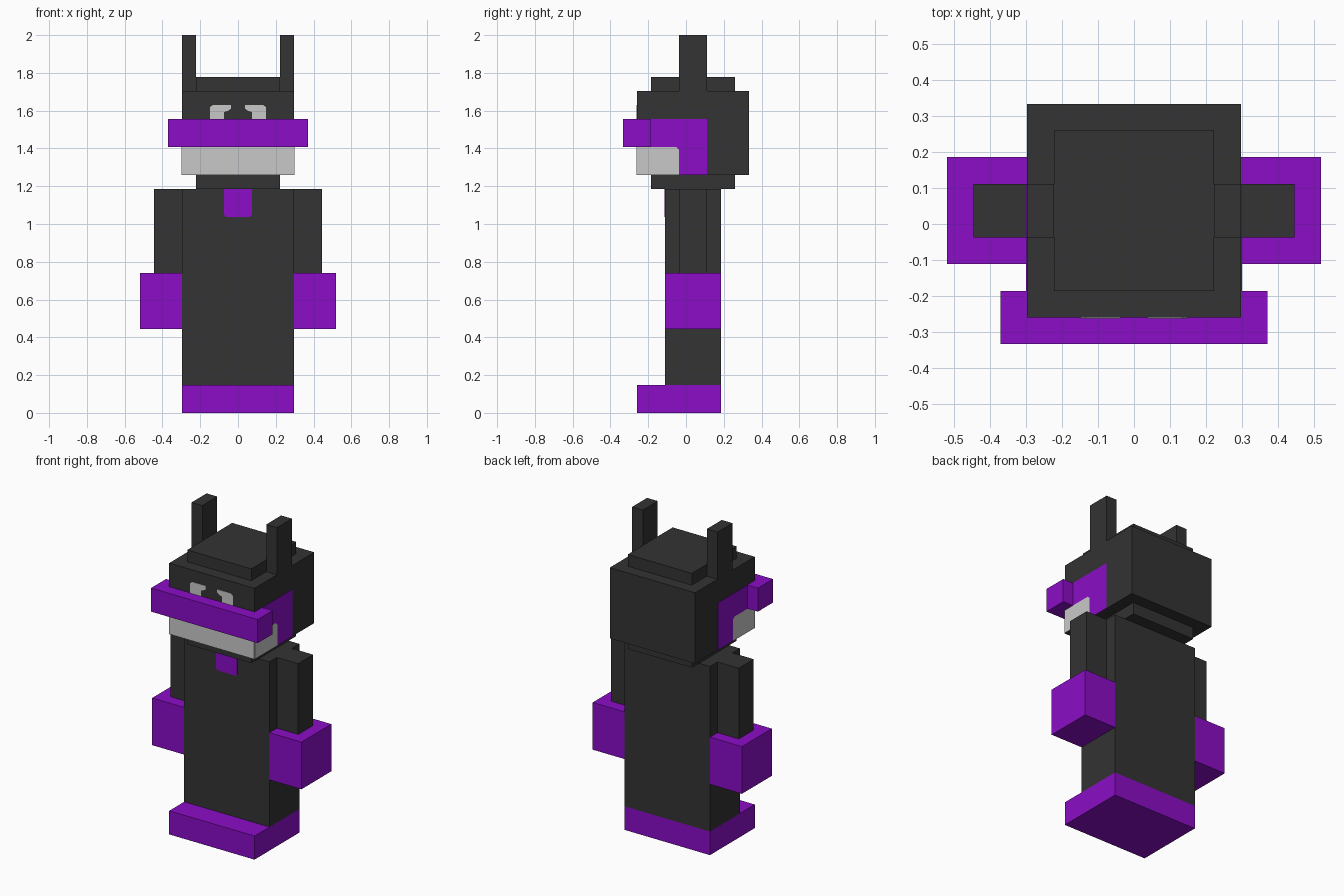
import bpy, bmesh
from mathutils import Vector

if "Cube" in bpy.data.objects:
    bpy.data.objects.remove(bpy.data.objects["Cube"])

U = 2 / 27      # one block unit
T = 0.04        # thickness of painted plates, in block units


def material(name, rgb):
    m = bpy.data.materials.new(name)
    m.diffuse_color = (*rgb, 1)
    m.use_nodes = True
    m.node_tree.nodes["Principled BSDF"].inputs["Base Color"].default_value = m.diffuse_color
    return m


DARK = material("charcoal", (0.033, 0.033, 0.033))
PURPLE = material("purple", (0.258, 0.004, 0.571))
GREY = material("light_grey", (0.584, 0.584, 0.584))


def finish(name, bm, mat):
    bmesh.ops.recalc_face_normals(bm, faces=bm.faces)
    mesh = bpy.data.meshes.new(name)
    bm.to_mesh(mesh)
    bm.free()
    mesh.materials.append(mat)
    bpy.context.collection.objects.link(bpy.data.objects.new(name, mesh))


def box(name, mat, x, y, z):
    """Box from (min, max) ranges in block units."""
    bm = bmesh.new()
    bmesh.ops.create_cube(bm, size=1)
    for v in bm.verts:
        v.co = Vector([(a + b) / 2 + c * (b - a)
                       for (a, b), c in zip((x, y, z), v.co)]) * U
    finish(name, bm, mat)


def plate(name, mat, outline, place, direction):
    """Thin plate from a 2D outline, placed on a face and raised outward."""
    bm = bmesh.new()
    face = bm.faces.new([bm.verts.new(Vector(place(a, b)) * U) for a, b in outline])
    out = bmesh.ops.extrude_face_region(bm, geom=[face])
    verts = [g for g in out["geom"] if isinstance(g, bmesh.types.BMVert)]
    bmesh.ops.translate(bm, verts=verts, vec=Vector(direction) * T * U)
    finish(name, bm, mat)


# Body and head stack
box("feet", PURPLE, (-4, 4), (-3.5, 2.5), (0, 2))
box("body", DARK, (-4, 4), (-1.5, 2.5), (2, 16))
box("neck", DARK, (-3, 3), (-2.5, 3.5), (16, 17))
box("head", DARK, (-4, 4), (-3.5, 4.5), (17, 23))
box("head_cap", DARK, (-3, 3), (-2.5, 3.5), (23, 24))
box("nose_bar", PURPLE, (-5, 5), (-4.5, -2.5), (19, 21))

# Chest tag with softened lower corners
plate("chest_tag", PURPLE,
      [(-1, 16), (-1, 14.15), (-0.85, 14), (0.85, 14), (1, 14.15), (1, 16)],
      lambda a, b: (a, -1.5, b), (0, -1, 0))

# Jaw front
plate("jaw_front", GREY, [(-4, 17), (4, 17), (4, 19), (-4, 19)],
      lambda a, b: (a, -3.5, b), (0, -1, 0))

# Mirrored parts
for s, side in ((-1, "left"), (1, "right")):
    def span(a, b):
        return tuple(sorted((s * a, s * b)))

    box(f"arm_{side}", DARK, span(4, 6), (-0.5, 1.5), (10, 16))
    box(f"hand_{side}", PURPLE, span(4, 7), (-1.5, 2.5), (6, 10))
    box(f"ear_{side}", DARK, span(3, 4), (-0.5, 1.5), (23, 27))

    # Jaw side and the purple cheek wrapping around it
    plate(f"jaw_side_{side}", GREY,
          [(-3.5, 17), (-0.5, 17), (-0.5, 18.8), (-0.7, 19), (-3.5, 19)],
          lambda a, b: (s * 4, a, b), (s, 0, 0))
    plate(f"cheek_{side}", PURPLE,
          [(-0.5, 17), (1.5, 17), (1.5, 21), (-2.5, 21), (-2.5, 19),
           (-0.7, 19), (-0.5, 18.8)],
          lambda a, b: (s * 4, a, b), (s, 0, 0))

    # Eye: hooked shape with a notch for the pupil
    plate(f"eye_{side}", GREY,
          [(2, 21), (2, 21.85), (1.8, 22), (0.5, 22), (0.5, 21.75),
           (0.7, 21.6), (1.0, 21.5), (1.0, 21)],
          lambda a, b: (s * a, -3.5, b), (0, -1, 0))
